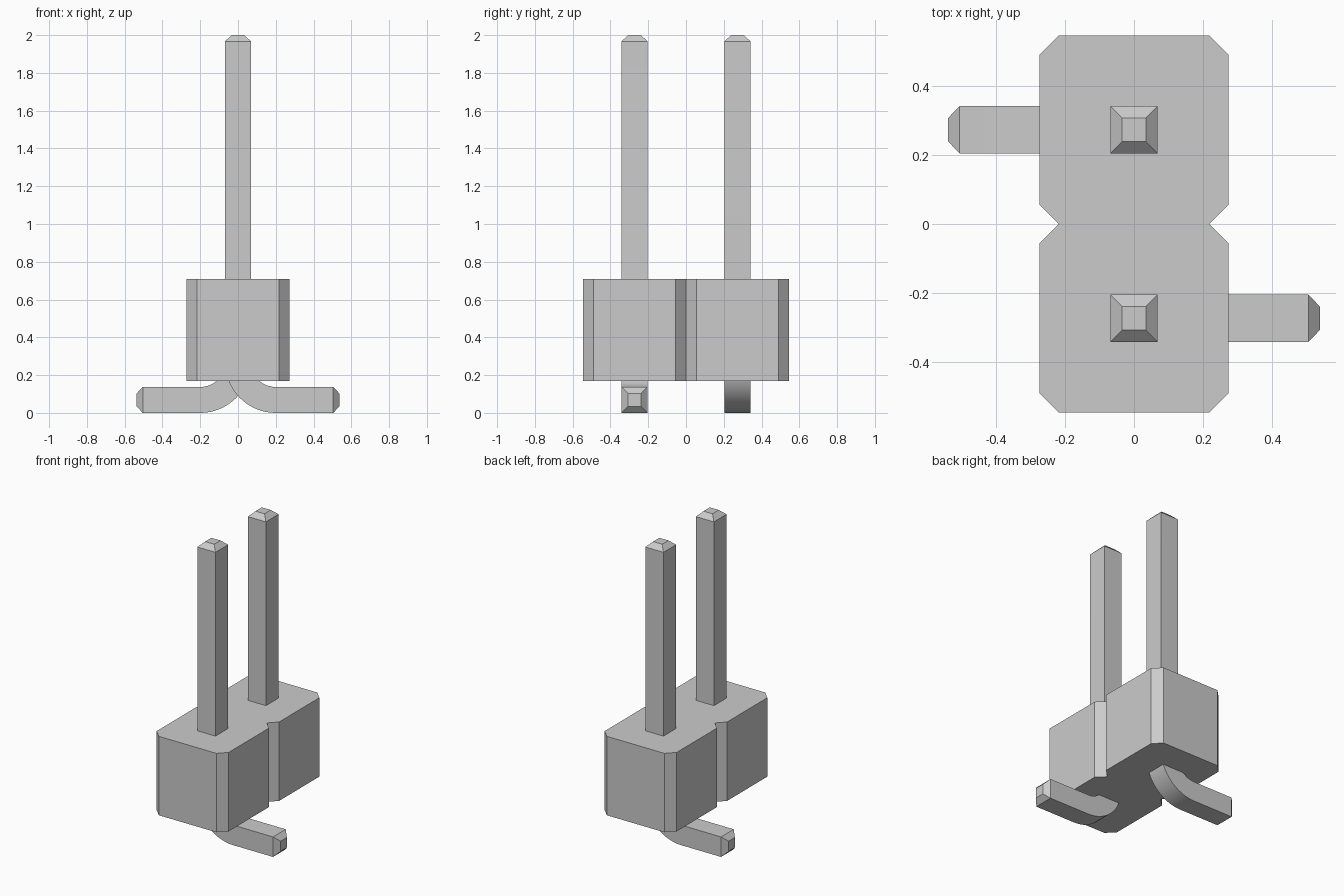
import bpy, bmesh, math
from mathutils import Vector

cube = bpy.data.objects.get("Cube")
if cube:
    bpy.data.objects.remove(cube, do_unlink=True)

grey = bpy.data.materials.new("plain grey")
grey.use_nodes = True
grey.diffuse_color = (0.6, 0.6, 0.6, 1)
grey.node_tree.nodes["Principled BSDF"].inputs["Base Color"].default_value = (0.6, 0.6, 0.6, 1)

PITCH = 0.545          # spacing of the two pins
BOTTOM, TOP = 0.17, 0.71
HALF = 0.0685          # half thickness of a pin
TIP = 0.033            # length of the tapered ends


def add_object(name, bm):
    bmesh.ops.recalc_face_normals(bm, faces=bm.faces)
    mesh = bpy.data.meshes.new(name)
    bm.to_mesh(mesh)
    bm.free()
    mesh.materials.append(grey)
    obj = bpy.data.objects.new(name, mesh)
    bpy.context.collection.objects.link(obj)
    return obj


# Housing: chamfered outline with a notch between the two cells
def make_housing():
    w, c = PITCH / 2, 0.055
    side = [(w - c, -PITCH), (w, c - PITCH), (w, -c), (w - c, 0),
            (w, c), (w, PITCH - c), (w - c, PITCH)]
    outline = side + [(-x, -y) for x, y in side]
    bm = bmesh.new()
    base = bm.faces.new([bm.verts.new((x, y, BOTTOM)) for x, y in outline])
    grown = bmesh.ops.extrude_face_region(bm, geom=[base], use_keep_orig=True)
    moved = [v for v in grown["geom"] if isinstance(v, bmesh.types.BMVert)]
    bmesh.ops.translate(bm, vec=(0, 0, TOP - BOTTOM), verts=moved)
    add_object("housing", bm)


# Pin: square section swept down, round the bend and out along the foot
def make_pin(name, y, direction):
    bend_x, outer, steps = 0.2, 0.2 + HALF, 16
    radius = outer - HALF
    # each station: centre x, centre z, angle of the section, half size
    path = [(0, 2, 0, HALF / 2), (0, 2 - TIP, 0, HALF)]
    for i in range(steps + 1):
        a = math.pi / 2 * i / steps
        path.append((bend_x - radius * math.cos(a), outer - radius * math.sin(a), a, HALF))
    path += [(0.537 - TIP, HALF, math.pi / 2, HALF), (0.537, HALF, math.pi / 2, HALF / 2)]

    bm = bmesh.new()
    rings = []
    for x, z, a, h in path:
        across = Vector((math.cos(a) * direction, 0, math.sin(a)))
        centre = Vector((x * direction, y, z))
        rings.append([bm.verts.new(centre + across * h * s + Vector((0, h * t, 0)))
                      for s, t in ((-1, -1), (1, -1), (1, 1), (-1, 1))])
    for r, q in zip(rings, rings[1:]):
        for k in range(4):
            n = (k + 1) % 4
            bm.faces.new((r[k], r[n], q[n], q[k]))
    bm.faces.new(rings[0])
    bm.faces.new(rings[-1])
    obj = add_object(name, bm)
    bpy.ops.object.select_all(action="DESELECT")
    obj.select_set(True)
    bpy.context.view_layer.objects.active = obj
    bpy.ops.object.shade_smooth_by_angle(angle=math.radians(20))


make_housing()
make_pin("front_pin", -PITCH / 2, 1)
make_pin("back_pin", PITCH / 2, -1)
